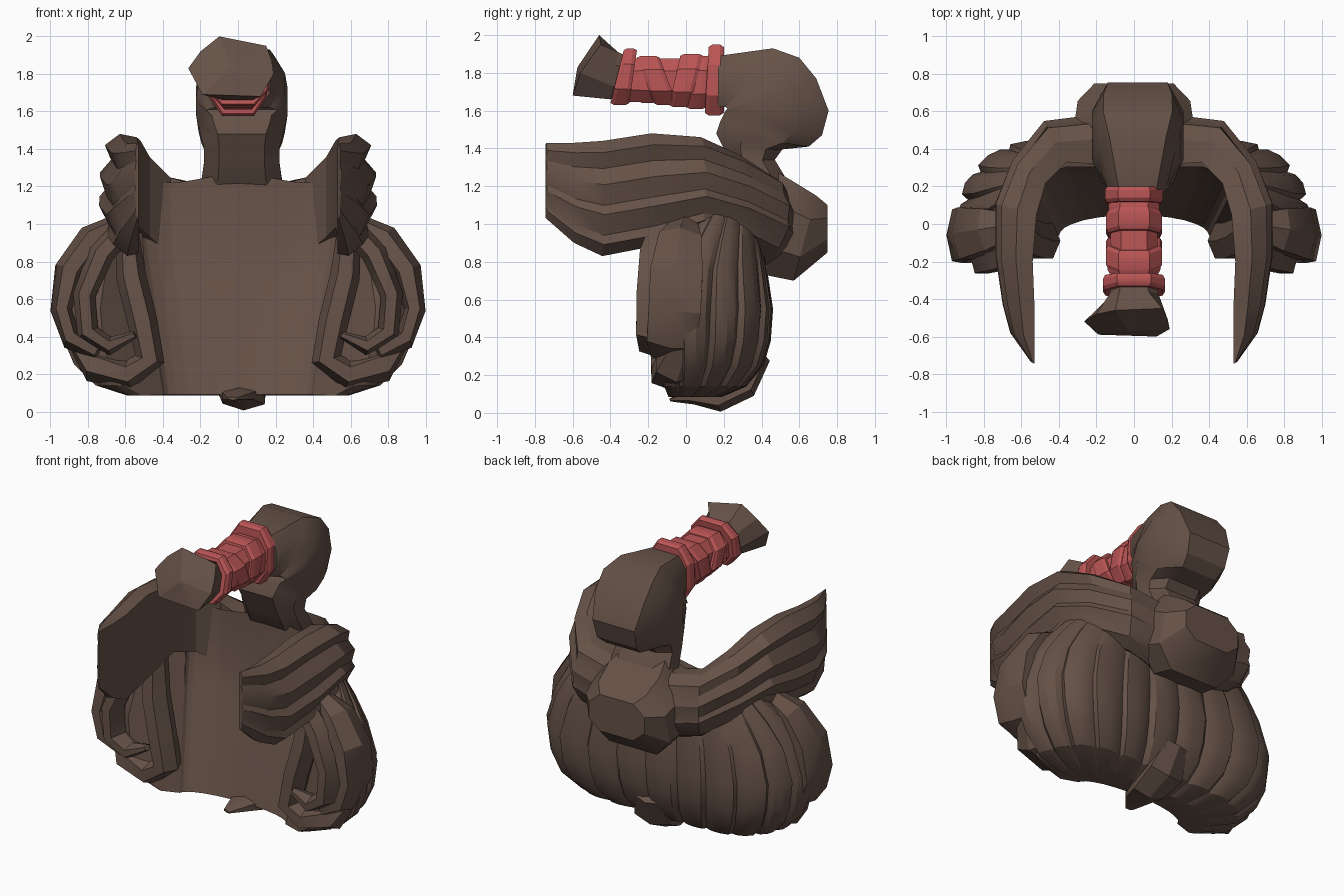
import bpy, bmesh, math
from mathutils import Vector


def material(name, rgb):
    m = bpy.data.materials.new(name)
    m.diffuse_color = (*rgb, 1)
    return m


BROWN = material("dark_brown_hair", (0.130, 0.083, 0.063))
RED = material("red_cord", (0.50, 0.092, 0.092))


def loft(name, rings, mat=BROWN, angle=28):
    """Skin a list of equal-length rings and cap both ends."""
    bm = bmesh.new()
    vs = [[bm.verts.new(p) for p in r] for r in rings]
    n = len(vs[0])
    for a, b in zip(vs, vs[1:]):
        for i in range(n):
            j = (i + 1) % n
            bm.faces.new((a[i], a[j], b[j], b[i]))
    bm.faces.new(vs[0])
    bm.faces.new(vs[-1])
    bmesh.ops.recalc_face_normals(bm, faces=bm.faces)
    me = bpy.data.meshes.new(name)
    bm.to_mesh(me)
    bm.free()
    me.materials.append(mat)
    ob = bpy.data.objects.new(name, me)
    bpy.context.collection.objects.link(ob)
    bpy.ops.object.select_all(action='DESELECT')
    ob.select_set(True)
    bpy.context.view_layer.objects.active = ob
    bpy.ops.object.shade_smooth_by_angle(angle=math.radians(angle))
    return ob


def flip(ring):
    return [Vector((-p[0], p[1], p[2])) for p in ring]


def lock_rings(path, ref, sides=6):
    """Tapered tube; each path point is (x, y, z, thickness, width along ref)."""
    rings = []
    pts = [Vector(p[:3]) for p in path]
    for i, p in enumerate(path):
        t = (pts[min(i + 1, len(pts) - 1)] - pts[max(i - 1, 0)]).normalized()
        n = t.cross(Vector(ref)).normalized()
        w = n.cross(t)
        rings.append([pts[i] + n * p[3] * math.cos(a) + w * p[4] * math.sin(a)
                      for a in (math.tau * k / sides for k in range(sides))])
    return rings


def lock_pair(name, path, ref=(0, 1, 0)):
    rings = lock_rings(path, ref)
    loft("right_" + name, rings)
    loft("left_" + name, [flip(r) for r in rings])


def lerp(a, b, f):
    return tuple(x + (y - x) * f for x, y in zip(a, b))


# Pleated bob: columns (outer xy, inner xy at bottom, inner xy at top)
cols = [
    (.76, -.16, .40, -.06, .53, .20),
    (.95, -.04, .39, -.04, .525, .225),
    (.93, .13, .37, -.02, .50, .25),
    (.86, .29, .33, .00, .44, .28),
    (.70, .42, .27, .02, .36, .305),
    (.47, .45, .19, .035, .24, .305),
    (.24, .45, .10, .045, .12, .30),
    (.00, .46, .00, .05, .00, .295),
]
# rows of (height, distance from inner wall to outer bulge)
rows = [(1.12, .2), (1.02, .42), (.92, .62), (.76, .86), (.55, 1), (.38, .96), (.25, .86),
        (.14, .66), (.085, .36), (.09, 0), (.3, 0), (.5, 0), (.7, 0), (.9, 0), (1.22, 0)]


def bob_ring(c, pleat):
    ring = []
    for k, (z, t) in enumerate(rows):
        f = min(1, max(0, (z - .1) / .85))
        ix, iy = lerp(c[2:4], c[4:6], f)
        t *= pleat
        if k == len(rows) - 1:
            z += .06 * max(0, 1 - c[2] / .25)
        ring.append(Vector((ix + (c[0] - ix) * t, iy + (c[1] - iy) * t, z)))
    return ring


half = []
for a, b in zip(cols, cols[1:]):
    for f, pleat in ((0, .91), (.18, 1.0), (.55, 1.02), (.85, .98)):
        half.append(bob_ring(lerp(a, b, f), pleat))
middle = bob_ring(cols[-1], .92)
loft("bob_shell", half + [middle] + [flip(r) for r in reversed(half)], angle=25)

# Swept band: stations (inner xy, outer xy, top z, bottom z, ridge strength)
stations = [
    (.53, -.745, .55, -.735, 1.43, 1.03, 1),
    (.53, -.60, .66, -.58, 1.43, .90, 1),
    (.53, -.45, .70, -.43, 1.44, .83, 1),
    (.54, -.20, .74, -.16, 1.48, .88, 1),
    (.52, .05, .74, .11, 1.46, .97, .8),
    (.47, .22, .65, .34, 1.37, .92, .5),
    (.36, .33, .48, .55, 1.26, .83, .25),
    (.22, .32, .24, .58, 1.22, .78, .15),
    (.00, .30, .00, .60, 1.28, .78, .1),
]
# cross-section of (height fraction, ridged thickness, smooth thickness)
strands = [(.02, 0, 0), (.5, 0, 0), (.97, 0, 0), (1, .45, .5), (.9, .85, .82), (.76, .66, .93),
           (.62, .98, 1), (.44, .80, 1), (.36, 1.0, .98), (.18, .72, .85), (.1, .8, .7), (0, .35, .4)]


def band_ring(s):
    return [Vector((*lerp(s[0:2], s[2:4], q + (r - q) * s[6]), s[5] + (s[4] - s[5]) * v))
            for v, r, q in strands]


half = [band_ring(s) for s in stations]
loft("swept_band", half + [flip(r) for r in reversed(half[:-1])], angle=26)

# Side locks that curl under toward the face
lock_pair("side_lock", [(.60, .0, 1.02, .05, .06), (.78, -.03, .92, .08, .13),
                        (.90, -.05, .75, .08, .16), (.94, -.06, .54, .06, .16),
                        (.88, -.08, .38, .06, .15), (.74, -.12, .31, .04, .08)])
lock_pair("front_curl", [(.60, -.12, .98, .06, .08), (.73, -.14, .84, .07, .12),
                         (.82, -.15, .62, .06, .13), (.80, -.16, .42, .06, .12),
                         (.68, -.17, .35, .05, .09), (.55, -.19, .41, .02, .03)])
lock_pair("inner_lock", [(.59, -.04, .96, .06, .10), (.57, -.07, .72, .08, .11),
                         (.51, -.09, .48, .08, .11), (.47, -.09, .28, .08, .11),
                         (.58, -.08, .20, .08, .12), (.76, -.05, .24, .09, .13),
                         (.87, .01, .37, .04, .09)])

# Small tuft under the nape
loft("nape_tuft", lock_rings([(.0, .40, .30, .05, .10), (.02, .31, .14, .07, .15),
                              (.03, .17, .075, .07, .13), (.0, .04, .085, .04, .10),
                              (-.03, -.08, .07, .01, .03)], (1, 0, 0)))


def block_ring(outer, inner, hw, cx=0, flat=.6):
    """Eight-sided section between an outer and an inner (y, z) edge."""
    o, i = Vector((0, *outer)), Vector((0, *inner))
    return [o.lerp(i, v) + Vector((cx + hw * w, 0, 0)) for v, w in
            ((0, -flat), (0, flat), (.28, 1), (.72, 1), (1, flat), (1, -flat), (.72, -1), (.28, -1))]


# Knot at the back of the head
loft("back_knot", [block_ring((.44, 1.30), (.36, .74), .26),
                   block_ring((.56, 1.23), (.42, .73), .32),
                   block_ring((.69, 1.15), (.57, .70), .30),
                   block_ring((.75, 1.10), (.75, .85), .21)], angle=30)

# Tail rising from the knot and folding forward: outer edge, inner edge, half width, flatness
tail = [((.58, 1.08), (.40, 1.08), .22, .6), ((.53, 1.24), (.29, 1.22), .215, .6),
        ((.47, 1.34), (.235, 1.33), .20, .6), ((.51, 1.395), (.20, 1.40), .20, .6),
        ((.65, 1.41), (.16, 1.48), .215, .6), ((.72, 1.47), (.18, 1.54), .23, .65),
        ((.755, 1.60), (.20, 1.58), .245, .65), ((.69, 1.77), (.21, 1.60), .245, .75),
        ((.60, 1.88), (.22, 1.61), .23, .8), ((.46, 1.93), (.21, 1.62), .20, .75),
        ((.17, 1.89), (.17, 1.62), .15, .65)]
loft("folded_tail", [block_ring(o, i, w, .02, fl) for o, i, w, fl in tail], angle=30)

# Cord wraps: back and front y at the top, then at the bottom, top z, bottom z, half width
wraps = [(.20, .12, .20, .10, 1.95, 1.575, .155), (.13, .04, .11, .00, 1.89, 1.61, .135),
         (.09, -.03, .02, -.09, 1.90, 1.62, .148), (-.04, -.14, -.06, -.15, 1.87, 1.64, .125),
         (-.14, -.26, -.05, -.17, 1.89, 1.63, .15), (-.20, -.27, -.16, -.25, 1.88, 1.64, .14),
         (-.26, -.33, -.30, -.40, 1.93, 1.63, .165)]
for k, (tb, tf, bb, bf, zt, zb, w) in enumerate(wraps):
    mid = (zt + zb) / 2
    rings = []
    for ty, by, s in ((tb, bb, .93), (tb - .02, bb - .02, 1), (tf + .02, bf + .02, 1), (tf, bf, .93)):
        rings.append(block_ring((ty, mid + (zt - mid) * s), (by, mid + (zb - mid) * s), w * s, 0, .55))
    loft(f"cord_wrap_{k + 1}", rings, RED)
loft("cord_core", [block_ring((y, 1.875), (y, 1.645), .125, 0, .55) for y in (.15, -.32)], RED)

# Flared end of the tail
end = [(-.10, -.46, 2.0), (.15, -.45, 1.95), (.18, -.51, 1.87), (.19, -.56, 1.80),
       (.12, -.60, 1.68), (-.19, -.59, 1.69), (-.265, -.52, 1.83), (-.20, -.48, 1.92)]
tip = Vector((-.03, -.575, 1.83))
loft("tail_end", [block_ring((-.30, 1.88), (-.34, 1.68), .11),
                  block_ring((-.36, 1.91), (-.40, 1.66), .13),
                  [Vector(p) for p in end],
                  [Vector(p).lerp(tip, .95) for p in end]], angle=14)
